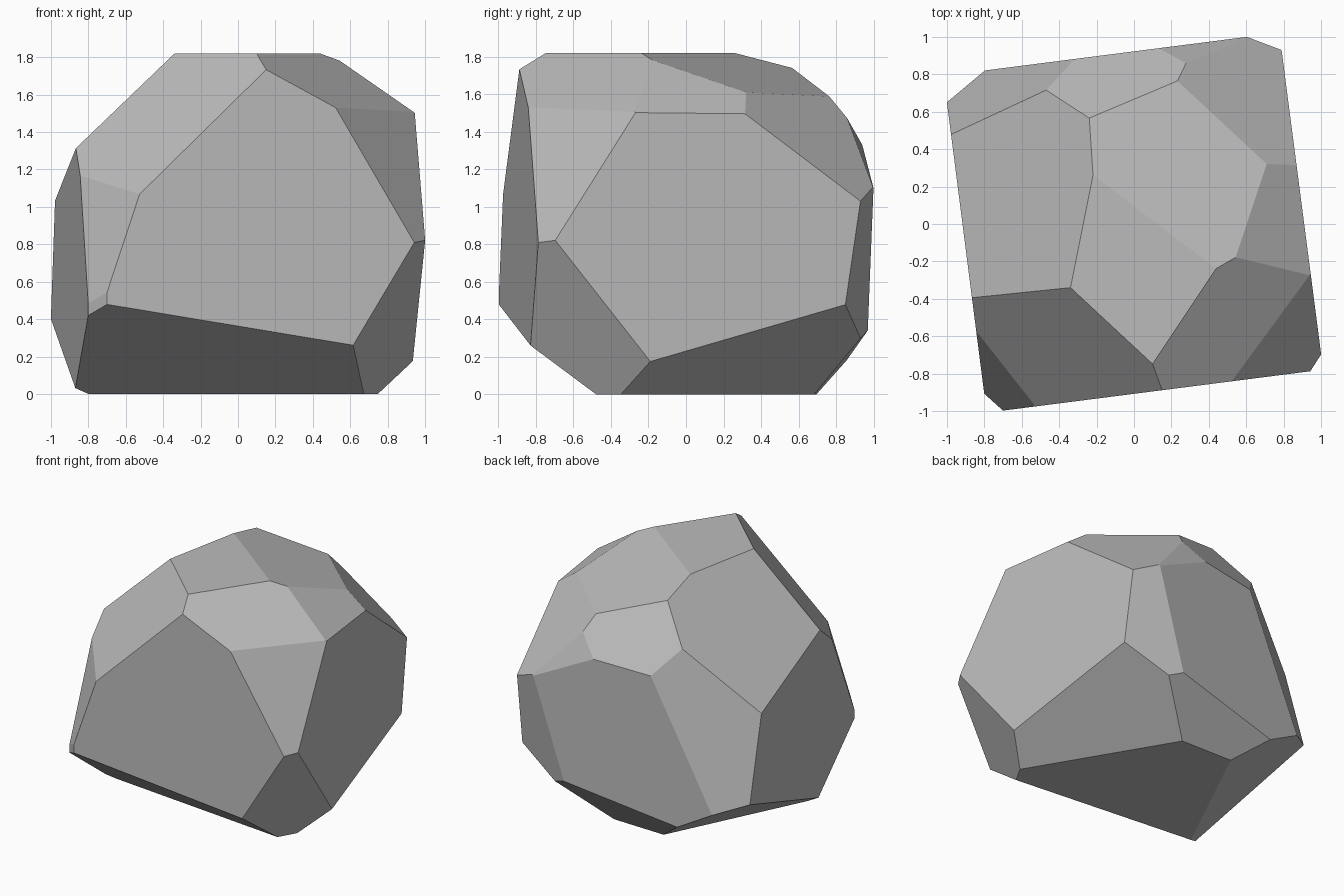
import bpy
import bmesh
from mathutils import Vector

if "Cube" in bpy.data.objects:
    bpy.data.objects.remove(bpy.data.objects["Cube"])

# Each flat cut of the stone: outward direction and offset (direction . point = offset)
CUTS = [
    # four slightly turned upright sides and the flat top
    ((0.128, -1, 0), 0.908), ((1, 0.13, 0), 0.91),
    ((-1, -0.128, 0), 0.917), ((-0.128, 1, 0), 0.923),
    ((0, 0, 1), 1.82),
    # upper facets, front to back
    ((-0.865, -0.93, 1), 2.43), ((0.597, -0.398, 1), 2.177),
    ((1.887, -1.346, 1), 3.648), ((-0.98, 0.196, 1), 2.086),
    ((0.208, 0.274, 1), 1.846), ((0.719, 0.104, 1), 2.154),
    ((0.776, 0.887, 1.038), 2.507), ((-0.194, 1.08, 0.809), 2.066),
    ((0.1, 1, 0.465), 1.572),
    # upright corner facets
    ((-0.863, -0.759, 0.318), 1.534), ((-0.9, -1, 0), 1.628),
    ((-0.915, 1.252, 0.373), 1.88), ((0.329, 1.038, -0.145), 1.076),
    # lower facets
    ((-0.072, -0.733, -1), 0.303), ((2.83, -1.62, -1.56), 2.68),
    ((-0.588, 0.287, -1), 0.374), ((0.625, 0.3725, -1), 0.338),
    ((0.031, 1.169, -1), 0.804),
]

# Raw block standing on the ground
bm = bmesh.new()
bmesh.ops.create_cube(bm, size=4)
bmesh.ops.translate(bm, verts=bm.verts, vec=(0, 0, 2))

# Chip away every facet and close the cut
for direction, offset in CUTS:
    n = Vector(direction)
    bmesh.ops.bisect_plane(
        bm, geom=bm.verts[:] + bm.edges[:] + bm.faces[:], dist=1e-5,
        plane_co=n * (offset / n.length_squared), plane_no=n.normalized(),
        clear_outer=True)
    bmesh.ops.holes_fill(bm, edges=bm.edges[:], sides=0)
bmesh.ops.recalc_face_normals(bm, faces=bm.faces[:])

mesh = bpy.data.meshes.new("faceted_stone")
bm.to_mesh(mesh)
bm.free()

# One plain grey
grey = bpy.data.materials.new("stone grey")
grey.diffuse_color = (0.5, 0.5, 0.5, 1)
grey.use_nodes = True
grey.node_tree.nodes["Principled BSDF"].inputs["Base Color"].default_value = grey.diffuse_color
mesh.materials.append(grey)

stone = bpy.data.objects.new("faceted_stone", mesh)
bpy.context.collection.objects.link(stone)
